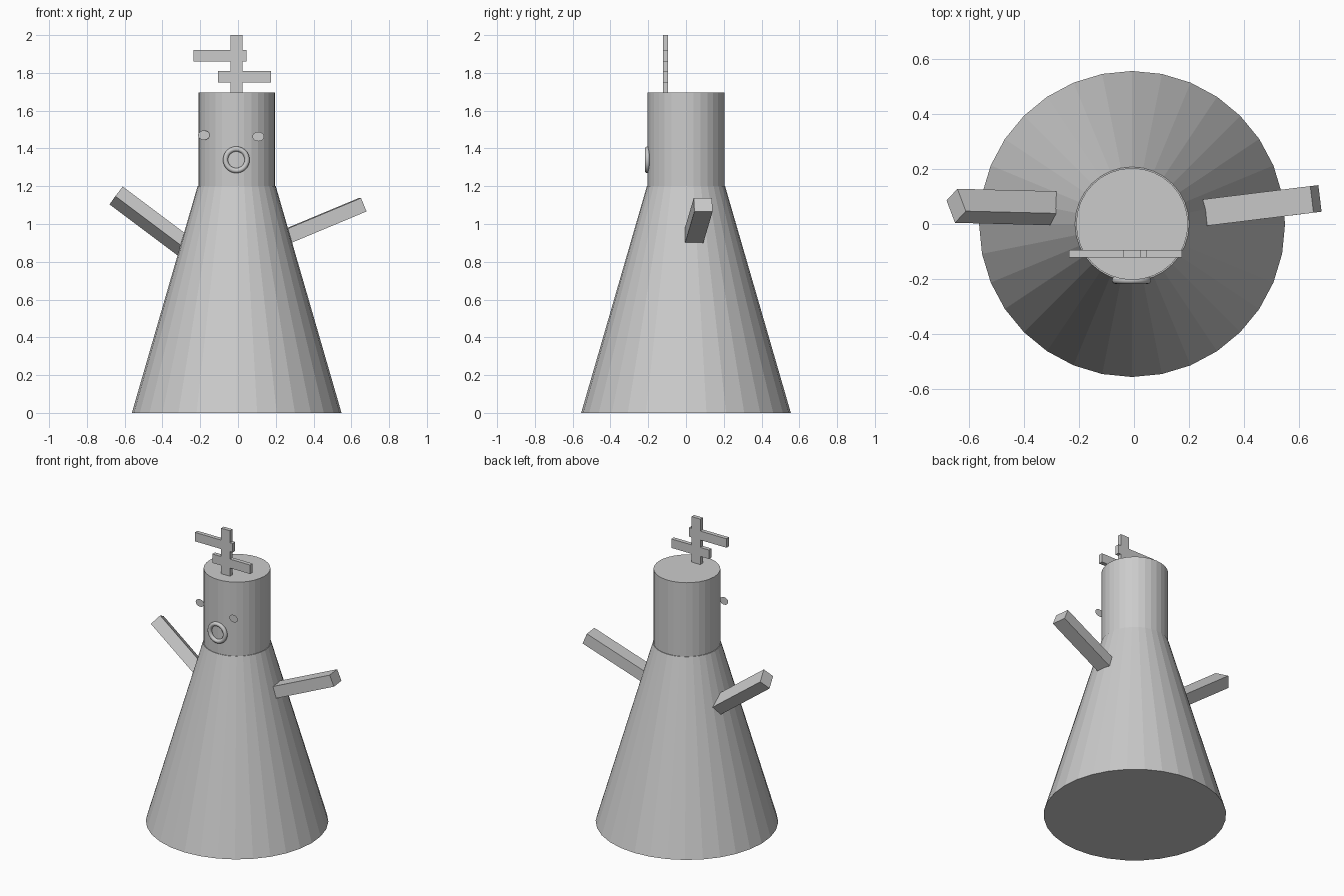
import bpy, bmesh, math
from mathutils import Vector, Matrix

cube = bpy.data.objects.get("Cube")
if cube:
    bpy.data.objects.remove(cube, do_unlink=True)

# Single plain grey
grey = bpy.data.materials.new("plain_grey")
grey.use_nodes = True
colour = (0.6, 0.6, 0.6, 1)
grey.diffuse_color = colour
grey.node_tree.nodes["Principled BSDF"].inputs["Base Color"].default_value = colour

CX = -0.007          # body axis
BODY_TOP, HEAD_TOP = 1.2, 1.695
FACING_FRONT = (math.radians(90), 0, 0)


def finish(name):
    obj = bpy.context.object
    obj.name = name
    obj.data.materials.append(grey)
    return obj


def tapered(name, r1, r2, z1, z2):
    bpy.ops.mesh.primitive_cone_add(vertices=32, radius1=r1, radius2=r2,
                                    depth=z2 - z1, location=(CX, 0, (z1 + z2) / 2))
    return finish(name)


def arm(name, tip, inward, side, length=0.5, width=0.097, thick=0.077):
    """Box running from the centre of its tip face into the body."""
    axis = Vector(inward).normalized()
    across = Vector(side)
    across = (across - axis * across.dot(axis)).normalized()
    up = axis.cross(across)
    bpy.ops.mesh.primitive_cube_add(size=1)
    obj = finish(name)
    turn = Matrix((axis, across, up)).transposed().to_4x4()
    size = Matrix.Diagonal((length, width, thick, 1))
    centre = Vector(tip) + axis * length / 2
    obj.data.transform(turn @ size)
    obj.location = centre


def slab(name, outline, y1, y2):
    """Extrude an x-z outline between two depths."""
    bm = bmesh.new()
    face = bm.faces.new([bm.verts.new((x, y1, z)) for x, z in outline])
    ext = bmesh.ops.extrude_face_region(bm, geom=[face])
    moved = [v for v in ext["geom"] if isinstance(v, bmesh.types.BMVert)]
    bmesh.ops.translate(bm, vec=(0, y2 - y1, 0), verts=moved)
    bmesh.ops.recalc_face_normals(bm, faces=bm.faces)
    mesh = bpy.data.meshes.new(name)
    bm.to_mesh(mesh)
    bm.free()
    obj = bpy.data.objects.new(name, mesh)
    bpy.context.collection.objects.link(obj)
    mesh.materials.append(grey)


# Body and head
tapered("body_cone", 0.555, 0.207, 0, BODY_TOP)
tapered("head", 0.203, 0.203, BODY_TOP, HEAD_TOP)

# Arms
arm("left_arm", (0.66, 0.091, 1.102), (-0.917, -0.113, -0.383), (-0.12, 0.99, 0))
arm("right_arm", (-0.645, 0.066, 1.151), (0.80, -0.02, -0.60), (0.035, -0.083, 0.042))

# Flat eye discs
for name, pos in (("right_eye", (-0.181, -0.145, 1.47)),
                  ("left_eye", (0.107, -0.2, 1.463))):
    bpy.ops.mesh.primitive_circle_add(vertices=32, radius=1, fill_type='NGON',
                                      location=pos, rotation=FACING_FRONT)
    finish(name).scale = (0.031, 0.025, 1)

# Ring mouth
bpy.ops.mesh.primitive_torus_add(major_segments=48, minor_segments=12,
                                 major_radius=0.057, minor_radius=0.0135,
                                 location=(-0.009, -0.204, 1.34), rotation=FACING_FRONT)
finish("mouth_ring")
bpy.ops.object.shade_smooth()

# Branched crest: post with two offset crossbars
post_l, post_r = -0.04, 0.025
low, high = (1.75, 1.81), (1.86, 1.92)
slab("crest", [
    (post_l, HEAD_TOP), (post_r, HEAD_TOP),
    (post_r, low[0]), (0.175, low[0]), (0.175, low[1]), (post_r, low[1]),
    (post_r, high[0]), (0.045, high[0]), (0.045, high[1]), (post_r, high[1]),
    (post_r, 2.0), (post_l, 2.0),
    (post_l, high[1]), (-0.235, high[1]), (-0.235, high[0]), (post_l, high[0]),
    (post_l, low[1]), (-0.105, low[1]), (-0.105, low[0]), (post_l, low[0]),
], -0.121, -0.094)
